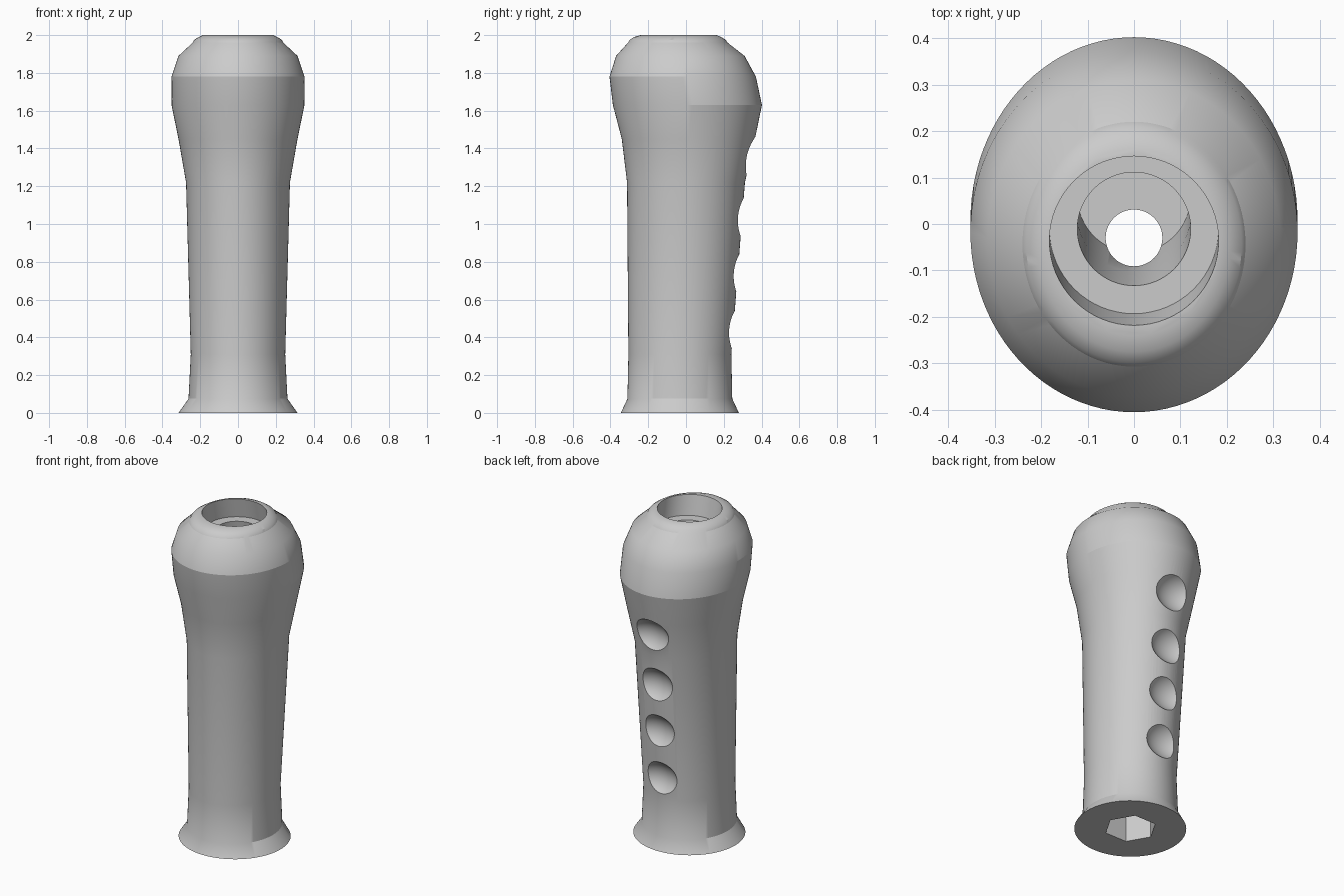
import bpy, bmesh, math
from mathutils import Matrix

if "Cube" in bpy.data.objects:
    bpy.data.objects.remove(bpy.data.objects["Cube"], do_unlink=True)

grey = bpy.data.materials.new("plain grey")
grey.use_nodes = True
colour = (0.6, 0.6, 0.6, 1)
grey.diffuse_color = colour
grey.node_tree.nodes["Principled BSDF"].inputs["Base Color"].default_value = colour


def add_object(name, bm):
    bmesh.ops.recalc_face_normals(bm, faces=bm.faces)
    mesh = bpy.data.meshes.new(name)
    bm.to_mesh(mesh)
    bm.free()
    mesh.materials.append(grey)
    obj = bpy.data.objects.new(name, mesh)
    bpy.context.collection.objects.link(obj)
    return obj


def loft(name, sections, sides):
    """Closed loft through ellipses given as (z, half width, front y, back y)."""
    bm = bmesh.new()
    rings = []
    for z, rx, front, back in sections:
        cy, ry = (front + back) / 2, (back - front) / 2
        angles = [math.tau * i / sides for i in range(sides)]
        rings.append([bm.verts.new((rx * math.cos(a), cy + ry * math.sin(a), z)) for a in angles])
    for low, high in zip(rings, rings[1:]):
        for i in range(sides):
            j = (i + 1) % sides
            bm.faces.new((low[i], low[j], high[j], high[i]))
    bm.faces.new(rings[0])
    bm.faces.new(rings[-1])
    return add_object(name, bm)


def bore(name, stations, sides=64):
    """Round cutter through (z, centre y, radius) stations."""
    return loft(name, [(z, r, cy - r, cy + r) for z, cy, r in stations], sides)


# Grip body: flared foot, slim waist, swollen head, rounded collar
grip = loft("grip", [
    (0.00, 0.315, -0.345, 0.28),
    (0.075, 0.262, -0.31, 0.245),
    (0.31, 0.25, -0.305, 0.24),
    (1.22, 0.275, -0.312, 0.312),
    (1.45, 0.315, -0.34, 0.365),
    (1.63, 0.352, -0.387, 0.402),
    (1.78, 0.352, -0.405, 0.37),
    (1.89, 0.315, -0.37, 0.31),
    (1.96, 0.24, -0.307, 0.22),
    (1.975, 0.232, -0.298, 0.21),
    (1.99, 0.208, -0.275, 0.187),
    (2.00, 0.186, -0.24, 0.162),
], 96)

# Cutters: stepped leaning bore, through hole, hexagonal socket
cutters = [
    bore("through_hole_cutter", [(-0.1, -0.03, 0.061), (2.1, -0.03, 0.061)]),
    bore("lower_bore_cutter", [(1.45, 0.06, 0.122), (1.73, 0.02, 0.122), (1.95, -0.025, 0.122)]),
    bore("upper_bore_cutter", [(1.88, -0.011, 0.182), (2.1, -0.057, 0.182)]),
    bore("hex_socket_cutter", [(-0.1, -0.03, 0.147), (0.25, -0.03, 0.147)], 6),
]

# Finger scoops down the back
for z, depth_y in ((1.345, 0.287), (1.03, 0.245), (0.735, 0.225), (0.435, 0.2)):
    bm = bmesh.new()
    r = 0.125
    place = Matrix.Translation((0, depth_y + r, z)) @ Matrix.Diagonal((1.25, 1, 1, 1))
    bmesh.ops.create_uvsphere(bm, u_segments=48, v_segments=32, radius=r, matrix=place)
    cutters.append(add_object("finger_scoop_cutter", bm))

bpy.context.view_layer.objects.active = grip
for cutter in cutters:
    cutter.hide_render = True
    mod = grip.modifiers.new("cut", "BOOLEAN")
    mod.operation = "DIFFERENCE"
    mod.solver = "EXACT"
    mod.object = cutter
    bpy.ops.object.modifier_apply(modifier=mod.name)
    bpy.data.objects.remove(cutter, do_unlink=True)

# Smooth shading, with creases round the widest part of the head
bpy.ops.object.select_all(action="DESELECT")
grip.select_set(True)
bpy.ops.object.shade_smooth_by_angle(angle=math.radians(30))
for edge in grip.data.edges:
    a, b = (grip.data.vertices[i].co for i in edge.vertices)
    mid = (a + b) / 2
    outer = abs(mid.x) > 0.2 or abs(mid.y) > 0.2
    level = abs(a.z - b.z) < 0.001
    front_crease = abs(mid.z - 1.78) < 0.002 and mid.y < 0
    back_crease = abs(mid.z - 1.63) < 0.002 and mid.y > 0
    collar = abs(mid.z - 1.96) < 0.002
    if outer and level and (front_crease or back_crease or collar):
        edge.use_edge_sharp = True
